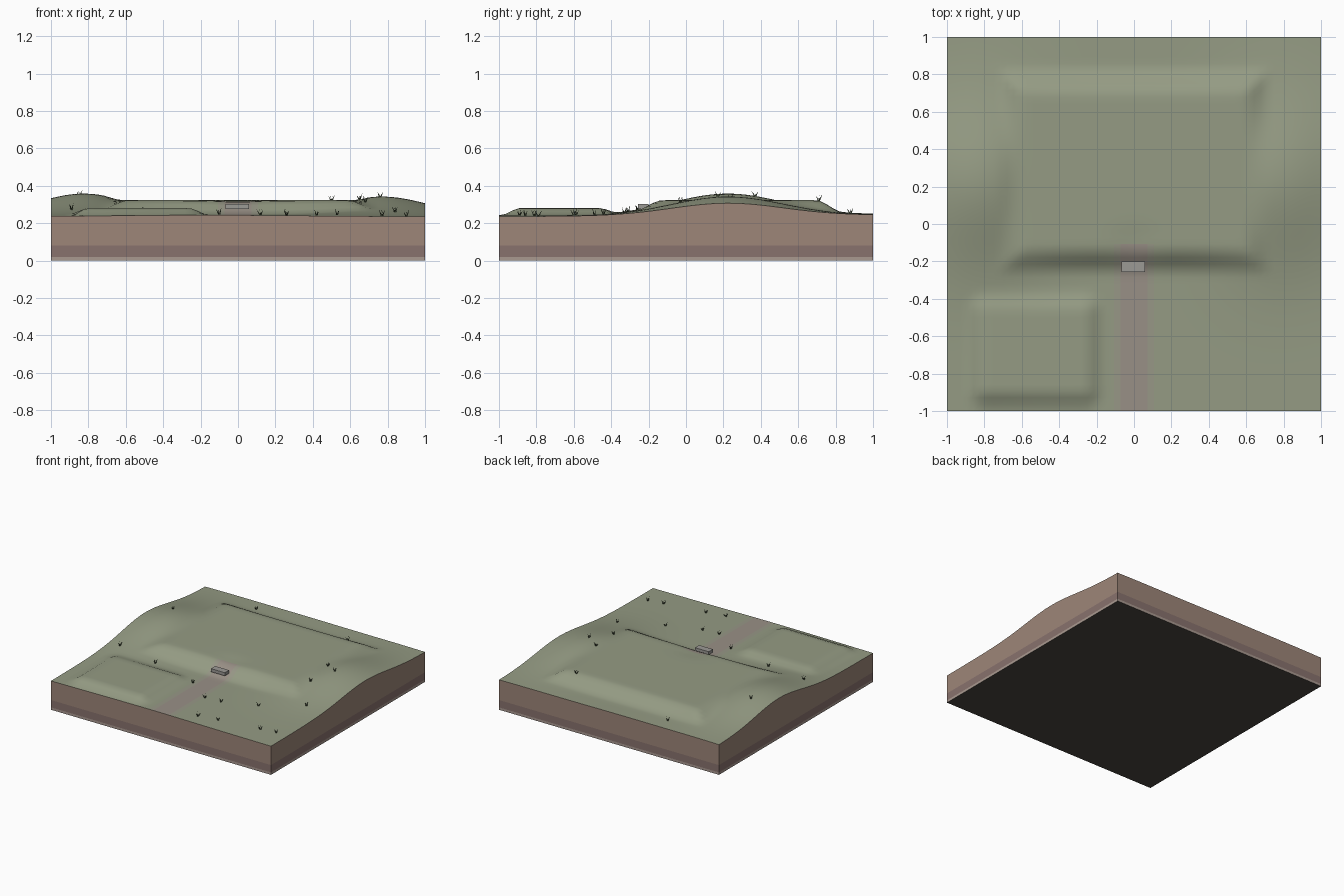
import bpy, bmesh, math, random

if "Cube" in bpy.data.objects:
    bpy.data.objects.remove(bpy.data.objects["Cube"])

random.seed(4)
N = 56  # grid cells per side


def material(name, r, g, b):
    m = bpy.data.materials.new(name)
    m.diffuse_color = (r, g, b, 1)
    m.use_nodes = True
    m.node_tree.nodes["Principled BSDF"].inputs["Base Color"].default_value = m.diffuse_color
    return m


GRASS = material("grass", .30, .33, .23)
PATH_EDGE = material("path_edge", .31, .31, .24)
PATH = material("path", .32, .28, .24)
SOIL = material("soil", .34, .24, .19)
CLAY = material("clay", .25, .17, .155)
ROCK = material("rock", .40, .32, .28)
BASE = material("underside", .07, .06, .05)
STONE = material("stone", .33, .32, .30)
BLADE = material("blade", .06, .08, .045)


def bell(d, s):
    return math.exp(-.5 * (d / s) ** 2)


def ease(d, width):
    t = max(0, min(1, 1 - d / width))
    return t * t * (3 - 2 * t)


def outside(v, lo, hi):
    return max(lo - v, 0, v - hi)


def height(x, y):
    # gently crowned ground with a hill on either side
    h = .239 + .008 * bell(x + .15, .5) + .004 * y
    h += .115 * bell(x + .83, .25) * bell(y - .22, .3)
    h += .101 * bell(x - .77, .25) * bell(y - .22, .3)
    # main mitred terrace
    d = max(outside(x, -.58, .58), outside(y, -.12, .69))
    h += (.323 - h) * ease(d, .15)
    # small rounded terrace
    d = math.hypot(outside(x, -.80, -.26), outside(y, -.89, -.46))
    h += (.28 - h) * ease(d, .1)
    # worn notch where the path climbs
    return h - .008 * bell(x, .09) * bell(y + .1, .06)


def finish(name, bm, mats):
    me = bpy.data.meshes.new(name)
    bm.to_mesh(me)
    bm.free()
    for m in mats:
        me.materials.append(m)
    ob = bpy.data.objects.new(name, me)
    bpy.context.collection.objects.link(ob)
    return ob


# terrain block: height field with layered side walls and a flat underside
bm = bmesh.new()
bmesh.ops.create_grid(bm, x_segments=N, y_segments=N, size=1)
for v in bm.verts:
    v.co.z = height(v.co.x, v.co.y)
for f in bm.faces:
    f.smooth = True
    c = f.calc_center_median()
    if c.y < -.1:
        f.material_index = 2 if abs(c.x) < .07 else 1 if abs(c.x) < .11 else 0
ring = [e for e in bm.edges if e.is_boundary]
for e in ring:
    e.smooth = False
for index, level in ((3, .08), (4, .02), (5, 0)):
    geom = bmesh.ops.extrude_edge_only(bm, edges=ring)["geom"]
    for g in geom:
        if isinstance(g, bmesh.types.BMVert):
            g.co.z = level
        elif isinstance(g, bmesh.types.BMFace):
            g.material_index = index
            g.smooth = False
    ring = [g for g in geom if isinstance(g, bmesh.types.BMEdge) and g.is_boundary]
for f in bmesh.ops.contextual_create(bm, geom=ring)["faces"]:
    f.material_index = 6
    f.smooth = False
bmesh.ops.recalc_face_normals(bm, faces=bm.faces)
finish("terrain_block", bm, [GRASS, PATH_EDGE, PATH, SOIL, CLAY, ROCK, BASE])

# stone step at the foot of the terrace
bm = bmesh.new()
bmesh.ops.create_cube(bm, size=1)
for v in bm.verts:
    v.co = (v.co.x * .126 - .003, v.co.y * .055 - .228, v.co.z * .026 + .29)
finish("stone_step", bm, [STONE])

# grass tufts: leaning upright triangular blades around a centre
TUFTS = [(-.85, .37), (-.45, .88), (.5, .71), (-.89, -.26), (-.52, -.33), (.65, .24),
         (.76, .17), (.68, -.03), (-.1, -.44), (.12, -.6), (.26, -.59), (.53, -.49),
         (.84, -.31), (.26, -.89), (.42, -.86), (.77, -.81), (.9, -.79)]
bm = bmesh.new()
for x, y in TUFTS:
    turn = random.uniform(0, math.tau)
    for k in range(4):
        a = turn + k * math.tau / 4
        tall = random.uniform(.026, .04)
        z = height(x, y) - .002
        pts = [(-.004, 0), (.006, 0), (random.uniform(.012, .022), tall)]
        bm.faces.new([bm.verts.new((x + r * math.cos(a), y + r * math.sin(a), z + u))
                      for r, u in pts])
finish("grass_tufts", bm, [BLADE])
